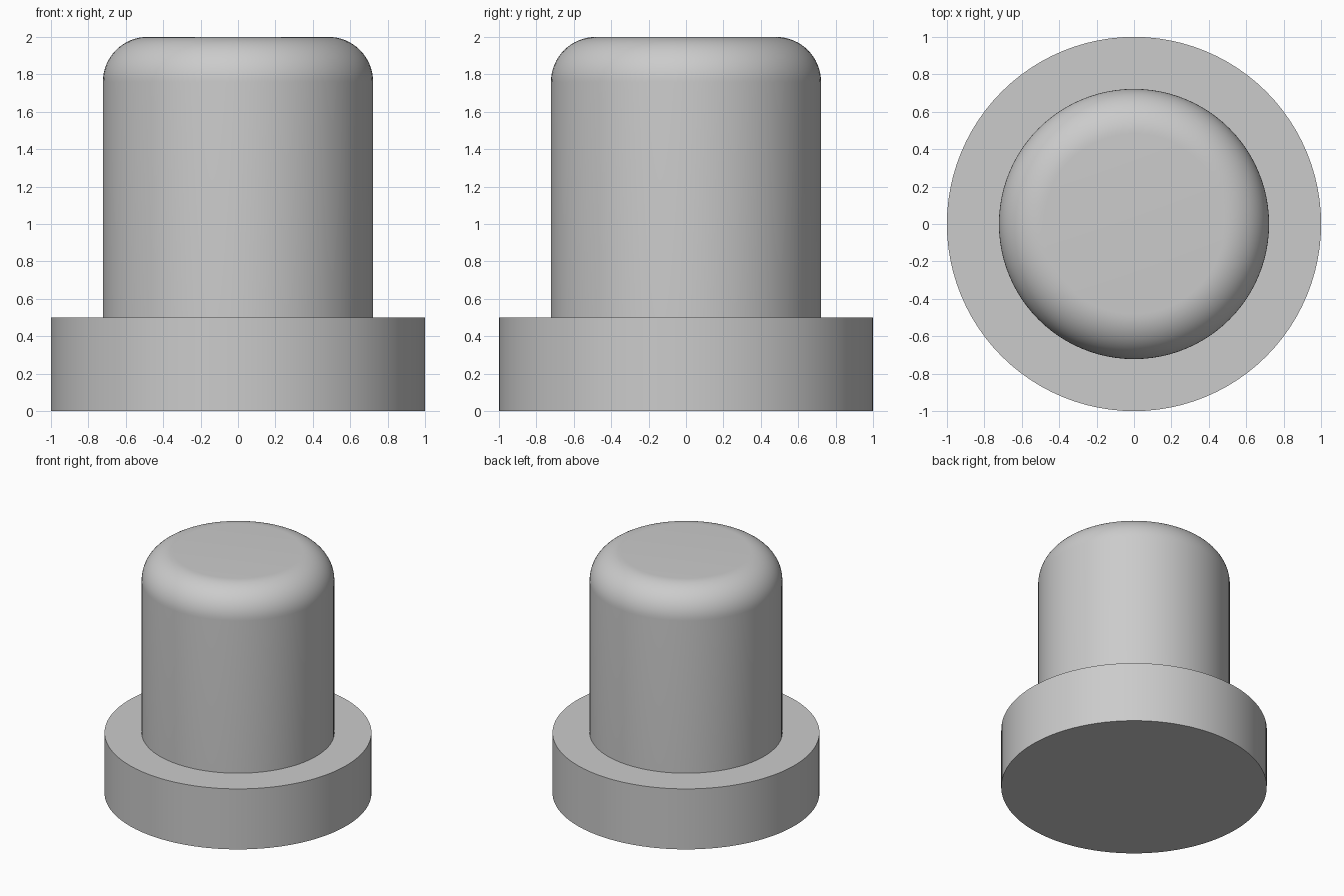
import bpy
import bmesh
from math import sin, cos, pi

cube = bpy.data.objects.get("Cube")
if cube:
    bpy.data.objects.remove(cube, do_unlink=True)

SEGMENTS = 96
BASE_RADIUS, BASE_HEIGHT = 1.0, 0.5
POST_RADIUS, TOP, FILLET = 0.722, 2.0, 0.24

grey = bpy.data.materials.new("plain_grey")
grey.use_nodes = True
colour = (0.6, 0.6, 0.6, 1)
grey.diffuse_color = colour
grey.node_tree.nodes["Principled BSDF"].inputs["Base Color"].default_value = colour


def lathe(name, profile):
    """Spin an (r, z) profile, starting and ending on the axis, about z."""
    bm = bmesh.new()
    verts = [bm.verts.new((r, 0, z)) for r, z in profile]
    edges = [bm.edges.new(pair) for pair in zip(verts, verts[1:])]
    bmesh.ops.spin(bm, geom=verts + edges, cent=(0, 0, 0), axis=(0, 0, 1),
                   angle=2 * pi, steps=SEGMENTS, use_duplicate=False)
    bmesh.ops.remove_doubles(bm, verts=bm.verts, dist=1e-5)
    bmesh.ops.recalc_face_normals(bm, faces=bm.faces)
    mesh = bpy.data.meshes.new(name)
    bm.to_mesh(mesh)
    bm.free()
    mesh.materials.append(grey)
    obj = bpy.data.objects.new(name, mesh)
    bpy.context.collection.objects.link(obj)
    bpy.ops.object.select_all(action='DESELECT')
    obj.select_set(True)
    bpy.context.view_layer.objects.active = obj
    bpy.ops.object.shade_smooth_by_angle(angle=pi / 6)
    return obj


# One stepped body: wide base flange, then a post with a rounded top edge
arc = [(POST_RADIUS - FILLET + FILLET * cos(a), TOP - FILLET + FILLET * sin(a))
       for a in (i * pi / 32 for i in range(17))]
lathe("flanged_post", [(0, 0), (BASE_RADIUS, 0), (BASE_RADIUS, BASE_HEIGHT),
                       (POST_RADIUS, BASE_HEIGHT)] + arc + [(0, TOP)])
